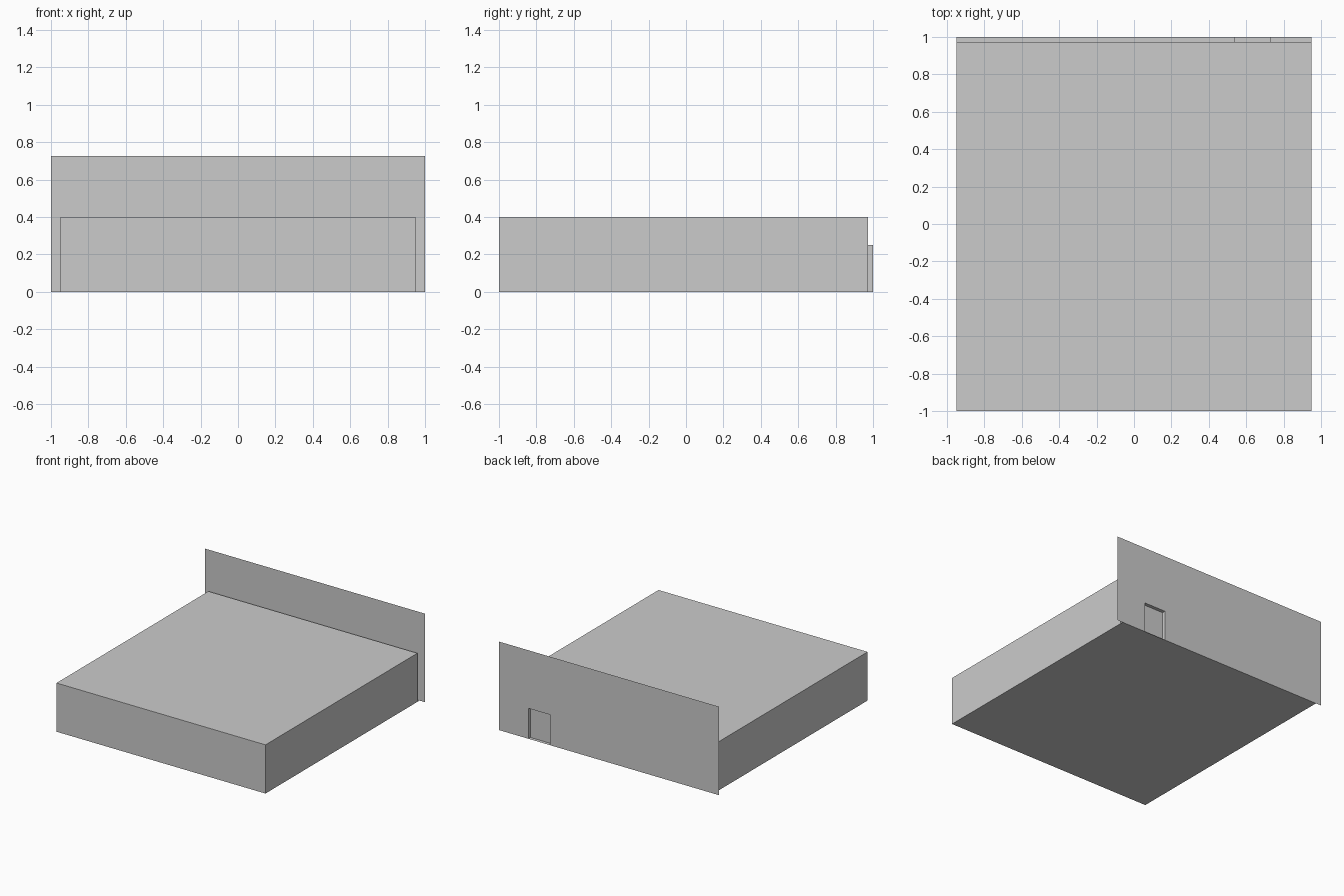
import bpy

if "Cube" in bpy.data.objects:
    bpy.data.objects.remove(bpy.data.objects["Cube"])

W, BACK, WALL_Y = 0.95, 0.972, 1.0      # half width, rear of hall, facade plane
HALL_H, WALL_H = 0.40, 0.727
D0, D1, DOOR_H = 0.535, 0.733, 0.25     # doorway left, right, height


def sheet(name, verts, faces):
    mesh = bpy.data.meshes.new(name)
    mesh.from_pydata(verts, [], faces)
    mesh.update()
    obj = bpy.data.objects.new(name, mesh)
    bpy.context.collection.objects.link(obj)
    return obj


# Main hall: four walls and a flat roof, open underneath
base = [(-W, -1), (W, -1), (W, BACK), (-W, BACK)]
sheet("hall", [(x, y, z) for z in (0, HALL_H) for x, y in base],
      [(i, (i + 1) % 4, (i + 1) % 4 + 4, i + 4) for i in range(4)] + [(4, 5, 6, 7)])

# Floor slab runs on to the facade
sheet("floor", [(-W, -1, 0), (-W, WALL_Y, 0), (W, WALL_Y, 0), (W, -1, 0)], [(0, 1, 2, 3)])

# Thin facade sheet with a doorway cut from its lower edge
outline = [(-1, 0), (-1, WALL_H), (1, WALL_H), (1, 0),
           (D1, 0), (D1, DOOR_H), (D0, DOOR_H), (D0, 0)]
sheet("facade", [(x, WALL_Y, z) for x, z in outline], [tuple(range(8))])

# Doorway reveal: two jambs and a lintel back to the hall
frame = [(D0, 0), (D0, DOOR_H), (D1, DOOR_H), (D1, 0)]
sheet("door_reveal", [(x, y, z) for y in (BACK, WALL_Y) for x, z in frame],
      [(i, i + 1, i + 5, i + 4) for i in range(3)])
